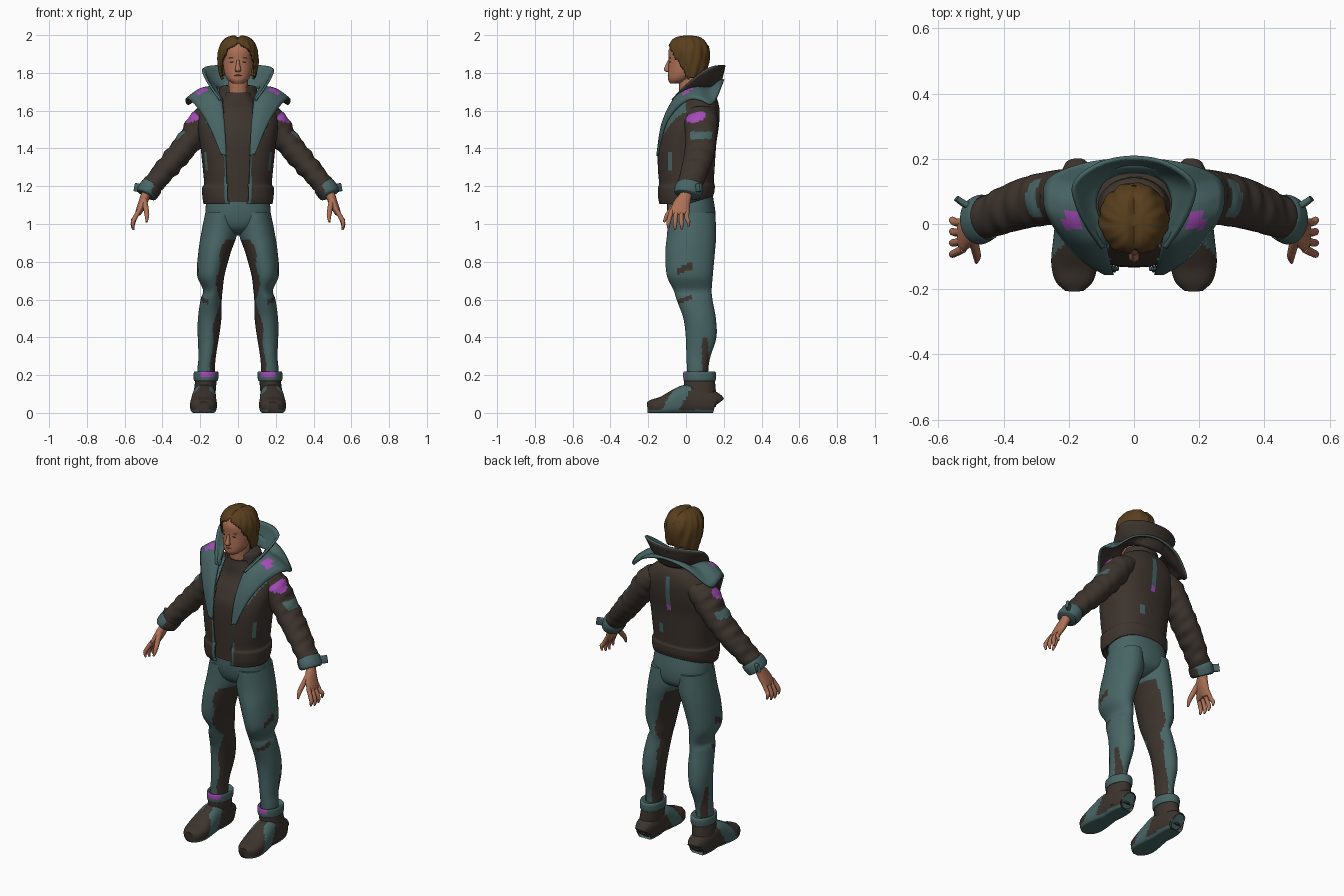
import bpy, bmesh, math
from mathutils import Vector

cube = bpy.data.objects.get("Cube")
if cube:
    bpy.data.objects.remove(cube, do_unlink=True)


def material(name, rgb):
    mat = bpy.data.materials.new(name)
    mat.use_nodes = True
    color = (*rgb, 1.0)
    mat.diffuse_color = color
    mat.node_tree.nodes["Principled BSDF"].inputs["Base Color"].default_value = color
    return mat


teal = material("teal cloth", (.066, .13, .13))
brown = material("dark brown cloth", (.046, .034, .027))
purple = material("purple patch", (.37, .07, .47))
skin = material("skin", (.42, .165, .095))
hair_brown = material("brown hair", (.1, .05, .013))
lip = material("lip", (.26, .09, .055))


def resample(points, steps):
    """Catmull-Rom curve through tuples of any length."""
    out = []
    last = len(points) - 1
    for i in range(last):
        a, b, c, d = (points[min(max(j, 0), last)] for j in range(i - 1, i + 3))
        for s in range(steps):
            t = s / steps
            out.append([q + t / 2 * (r - p + t * (2*p - 5*q + 4*r - w + t * (3*q - p - 3*r + w)))
                        for p, q, r, w in zip(a, b, c, d)])
    out.append(list(points[-1]))
    return out


def finish(name, bm, mats, rule=None, hole=None, thick=0, mirror=False, under=0):
    """Paint faces by rule, cut the hole, and turn the mesh into an object."""
    bm.normal_update()
    for f in bm.faces:
        if rule:
            f.material_index = rule(f.calc_center_median(), f.normal)
    if hole:
        gone = [f for f in bm.faces if hole(f.calc_center_median())]
        bmesh.ops.delete(bm, geom=gone, context='FACES')
    mesh = bpy.data.meshes.new(name)
    bm.to_mesh(mesh)
    bm.free()
    for m in mats:
        mesh.materials.append(m)
    obj = bpy.data.objects.new(name, mesh)
    bpy.context.collection.objects.link(obj)
    bpy.ops.object.select_all(action='DESELECT')
    obj.select_set(True)
    bpy.context.view_layer.objects.active = obj
    bpy.ops.object.shade_smooth_by_angle(angle=math.radians(50))
    if thick:
        mod = obj.modifiers.new("thickness", 'SOLIDIFY')
        mod.thickness = thick
        mod.material_offset = under
    if mirror:
        obj.modifiers.new("mirror", 'MIRROR').use_mirror_merge = False
    return obj


def loft(name, rings, mats, n=32, steps=6, power=2, flat=True, ref=(0, 1, 0), warp=None, **options):
    """Skin superellipse rings (x, y, z, half width, half depth)."""
    rings = resample(rings, steps)
    centers = [Vector(r[:3]) for r in rings]
    bm = bmesh.new()
    loops = []
    for i, (c, r) in enumerate(zip(centers, rings)):
        t = centers[min(i + 1, len(rings) - 1)] - centers[max(i - 1, 0)]
        t = Vector((0, 0, 1)) if flat else t.normalized()
        v = Vector(ref)
        v = (v - v.dot(t) * t).normalized()
        u = v.cross(t)
        loop = []
        for k in range(n):
            a = math.tau * k / n
            cs, sn = (math.copysign(abs(w) ** (2 / power), w) for w in (math.cos(a), math.sin(a)))
            co = c + u * cs * r[3] + v * sn * r[4]
            loop.append(bm.verts.new(warp(co) if warp else co))
        loops.append(loop)
    for a, b in zip(loops, loops[1:]):
        for k in range(n):
            bm.faces.new((a[k], a[(k + 1) % n], b[(k + 1) % n], b[k]))
    bm.faces.new(loops[0])
    bm.faces.new(loops[-1])
    bmesh.ops.recalc_face_normals(bm, faces=bm.faces)
    return finish(name, bm, mats, **options)


def sheet(name, inner, outer, bulge, mats, **options):
    """Symmetric cloth band between two edges given front to centre back."""
    edges = []
    for half in (inner, outer):
        full = half + [(-x, y, z) for x, y, z in reversed(half[:-1])]
        edges.append([Vector(p) for p in resample(full, 8)])
    bm = bmesh.new()
    rows = []
    for a, b in zip(*edges):
        puff = Vector((0, -.3, 1)) * bulge * min(1, max(0, b.z - 1.36) / .3)
        rows.append([bm.verts.new(a.lerp(b, t / 8) + puff * math.sin(math.pi * t / 8)) for t in range(9)])
    for p, q in zip(rows, rows[1:]):
        for k in range(8):
            bm.faces.new((p[k], p[k + 1], q[k + 1], q[k]))
    bm.normal_update()
    if sum(f.normal.z for f in bm.faces) < 0:
        bmesh.ops.reverse_faces(bm, faces=bm.faces)
    return finish(name, bm, mats, **options)


def plate(name, loc, size, mat, mirror=False):
    bm = bmesh.new()
    bmesh.ops.create_uvsphere(bm, u_segments=12, v_segments=8, radius=1)
    for v in bm.verts:
        v.co = Vector(a * b for a, b in zip(v.co, size)) + Vector(loc)
    return finish(name, bm, [mat], mirror=mirror)


# Head, neck and face
loft("head", [(0, -.055, 1.745, .03, .03), (0, -.035, 1.765, .055, .06), (0, -.015, 1.8, .072, .08),
              (0, 0, 1.86, .08, .092), (0, .005, 1.92, .082, .097), (0, .01, 1.965, .06, .075),
              (0, .01, 1.98, .02, .03)], [skin])
loft("neck", [(0, .03, 1.63, .07, .065), (0, .02, 1.7, .055, .056), (0, .015, 1.8, .053, .055)], [skin])
loft("nose", [(0, -.088, 1.868, .007, .008), (0, -.096, 1.84, .011, .013), (0, -.101, 1.815, .016, .016),
              (0, -.092, 1.804, .011, .009)], [skin], n=16)
plate("eyes", (.032, -.085, 1.858), (.012, .003, .003), hair_brown, True)
plate("eyebrows", (.033, -.085, 1.878), (.018, .003, .003), lip, True)
plate("lips", (0, -.093, 1.787), (.021, .004, .004), lip)


# Hair: uneven strands with a parted, arched opening for the face
def strands(co):
    a = math.atan2(co.x, co.y)
    s = 1 + .018 * math.sin(15 * a + 30 * co.z) + .016 * math.sin(9 * abs(a) - 40 * co.z)
    return Vector((co.x * s, co.y * s, co.z - .012 * max(0, 1 - abs(co.x) / .02) * (co.z > 1.95)))


def face_opening(c):
    x = abs(c.x)
    front = c.y < .01 and x < .05 + .04 * min(1, max(0, 1.95 - c.z) / .1) and c.z < 1.96 - .6 * x
    return front or c.z < 1.765 + .35 * max(0, c.y - .01)


loft("hair", [(0, .02, 1.752, .085, .07), (0, .027, 1.8, .1, .082), (0, .02, 1.86, .107, .102),
              (0, .013, 1.92, .104, .112), (0, .012, 1.965, .084, .096), (0, .012, 1.99, .055, .066),
              (0, .012, 2, .015, .015)], [hair_brown], n=96, warp=strands, hole=face_opening, thick=.012)

# Shirt
loft("shirt", [(0, 0, 1.12, .165, .125), (0, .003, 1.42, .18, .136), (0, .025, 1.52, .17, .13),
               (0, .04, 1.6, .13, .1), (0, .03, 1.66, .088, .078), (0, .02, 1.695, .066, .062)], [brown], power=2.3)


# Jacket: open at the front, with trimmed edges, pocket tabs and a back strip
def jacket_paint(c, n):
    x = abs(c.x)
    if c.y < 0:
        trim = x < .072 + max(0, c.z - 1.35) * .5
        pocket = x > .1 and -.096 < c.y < -.074 and 1.29 < c.z < 1.37
        return int(trim or pocket)
    if x < .013 and 1.445 < c.z < 1.64:
        return 1 if c.z > 1.47 else 2
    return int(.05 < c.x < .08 and 1.28 < c.z < 1.33 and c.y > .1)


def raise_back_hem(co):
    lift = max(0, co.y) * max(0, 1.25 - co.z) * 2
    return Vector((co.x, co.y, co.z + lift))


loft("jacket", [(0, 0, 1.105, .182, .143), (0, 0, 1.14, .188, .151), (0, 0, 1.19, .19, .152),
                (0, 0, 1.215, .18, .147), (0, -.001, 1.3, .187, .153), (0, .004, 1.42, .2, .156),
                (0, .025, 1.52, .213, .149), (0, .052, 1.6, .2, .126), (0, .07, 1.66, .145, .095),
                (0, .075, 1.69, .09, .07)], [brown, teal, purple], n=160, power=2.4, warp=raise_back_hem,
     rule=jacket_paint, hole=lambda c: c.y < .02 and abs(c.x) < .05 + .06 * (c.z - 1.1), thick=.01)

# Two-layer collar sharing one neck seam: wide lapels below, standing collar above
seam = [(.084, -.065, 1.655), (.1, 0, 1.7), (.115, .06, 1.725), (.1, .115, 1.725), (.06, .145, 1.71), (0, .155, 1.705)]
loft("collar_lining", [(0, .06, 1.6, .15, .1), (0, .06, 1.68, .11, .085), (0, .06, 1.725, .095, .08),
                       (0, .055, 1.735, .06, .06)], [brown])
sheet("lapel_collar", [(.062, -.157, 1.36), (.07, -.13, 1.52)] + seam,
      [(.09, -.157, 1.37), (.155, -.118, 1.52), (.215, -.055, 1.615), (.265, .02, 1.665), (.278, .08, 1.66),
       (.262, .142, 1.642), (.15, .188, 1.73), (0, .203, 1.765)],
      .028, [teal, purple, brown], thick=.012, under=2,
      rule=lambda c, n: int(abs(abs(c.x) - .19) < .026 and -.015 < c.y < .04 and c.z > 1.6))
sheet("standing_collar", seam,
      [(.09, -.072, 1.665), (.135, -.015, 1.725), (.172, .06, 1.79), (.176, .125, 1.83), (.1, .18, 1.842),
       (0, .198, 1.842)], -.008, [teal, brown], thick=.012, under=1)


# Sleeves with shoulder patches, cuffs and straps
def sleeve_paint(c, n):
    if n.x > .2 and ((c.y - .052) / .055) ** 2 + ((c.z - 1.555 - .2 * c.y) / .027) ** 2 < 1:
        return 2
    return int(n.x > .2 and 1.45 < c.z < 1.49 and .02 < c.y < .135)


def wrinkle(co):
    folds = math.sin(75 * (co.x - co.z) + 12 * co.y) + math.sin(47 * (co.x - co.z) - 25 * co.y)
    return co + Vector((.5, 0, .4)) * .004 * folds


loft("sleeves", [(.13, .075, 1.59, .055, .085), (.185, .08, 1.54, .076, .09), (.25, .08, 1.45, .068, .083),
                 (.33, .065, 1.35, .064, .078), (.408, .038, 1.26, .058, .07), (.482, .006, 1.17, .05, .06)],
     [brown, teal, purple], n=48, steps=12, flat=False, warp=wrinkle, rule=sleeve_paint, mirror=True)
loft("cuffs", [(.454, .022, 1.203, .054, .064), (.459, .02, 1.196, .06, .073), (.482, .007, 1.164, .058, .073),
               (.488, .004, 1.154, .05, .062)], [teal, brown], n=40, steps=4, flat=False, mirror=True,
     rule=lambda c, n: int(n.y < .2 and n.x < -.3))
loft("cuff_straps", [(.492, .055, 1.185, .022, .008), (.517, .06, 1.19, .022, .01), (.545, .079, 1.195, .022, .008)],
     [teal], n=16, power=5, flat=False, mirror=True)

# Hands
loft("palms", [(.477, .006, 1.18, .026, .034), (.49, -.002, 1.15, .025, .032), (.507, -.022, 1.105, .023, .045),
               (.527, -.036, 1.06, .017, .05), (.53, -.037, 1.048, .01, .045)], [skin], flat=False, mirror=True)
for i, finger in enumerate(("index", "middle", "ring", "little")):
    y = -.076 + .027 * i
    drop = (.01, 0, .004, .02)[i]
    loft(finger + "_fingers", [(.524, y, 1.07, .012, .013), (.547, y - .012 + .004 * i, 1.03, .012, .012),
                               (.557, y - .017 + .008 * i, .995 + drop, .011, .011),
                               (.553, y - .018 + .009 * i, .968 + drop, .005, .005)],
         [skin], n=12, steps=4, flat=False, mirror=True)
loft("thumbs", [(.497, -.04, 1.125, .016, .018), (.487, -.075, 1.08, .014, .015), (.482, -.1, 1.045, .012, .012),
                (.484, -.117, 1.01, .005, .006)], [skin], n=12, flat=False, mirror=True)


# Trousers with worn inner panels that narrow at the knee
def trouser_paint(c, n):
    knee = math.exp(-((c.z - .61) / .06) ** 2)
    if c.z < .92 and n.x < -.58 - .3 * knee + .12 * math.sin(c.z * 31) and c.y < .13:
        return 1
    if n.x > .3:
        slope = c.z - .4 * c.y
        streak = -.05 < c.y < .03 and (.75 < slope < .785 or .59 < slope < .615)
        return int(streak or (.2 < c.z < .4 and .085 < c.y < .125 - .05 * (c.z - .2)))
    return 0


loft("hips", [(0, .02, 1.17, .16, .118), (0, .028, 1.06, .173, .128), (0, .033, .99, .155, .116),
              (0, .033, .955, .075, .08), (0, .033, .94, .03, .04)], [teal], n=48, power=2.3)
loft("trouser_legs", [(.09, .03, 1.06, .083, .124), (.1, .03, .95, .095, .13), (.124, .022, .85, .086, .131),
                      (.144, .02, .73, .073, .122), (.133, .035, .65, .052, .101), (.142, .045, .6, .056, .095),
                      (.15, .072, .5, .062, .086), (.157, .08, .4, .056, .081), (.163, .066, .3, .046, .064),
                      (.168, .062, .24, .046, .057), (.17, .062, .18, .046, .055)],
     [teal, brown], n=56, steps=9, rule=trouser_paint, mirror=True)


# Boots with flat soles and side panels
def boot_paint(c, n):
    panel = -.14 < c.y - .6 * c.z < -.05 and abs(n.x) > .3
    return int(n.z < -.6 or c.z < .015 or panel)


def flatten_sole(co):
    return Vector((co.x, co.y, max(co.z, 0)))


loft("boot_shafts", [(.178, .082, .03, .06, .078), (.177, .076, .1, .058, .083), (.171, .072, .16, .057, .082),
                     (.17, .072, .18, .055, .078)], [brown], n=40, mirror=True)
loft("boot_cuffs", [(.17, .072, .168, .058, .078), (.17, .072, .174, .064, .085), (.169, .072, .208, .066, .087),
                    (.169, .07, .22, .06, .08), (.169, .068, .212, .048, .065)], [teal, purple], n=40, mirror=True,
     rule=lambda c, n: int(c.y < .03 and abs(c.x - .16) < .036 and c.z > .188))
loft("boot_feet", [(.176, .162, .045, .035, .045), (.176, .15, .05, .052, .062), (.178, .08, .06, .062, .075),
                   (.179, .01, .07, .063, .08), (.181, -.05, .056, .067, .07), (.183, -.12, .037, .071, .052),
                   (.183, -.175, .03, .058, .042), (.183, -.205, .028, .028, .03)],
     [brown, teal], n=48, power=2.6, flat=False, ref=(0, 0, 1), rule=boot_paint, mirror=True, warp=flatten_sole)
